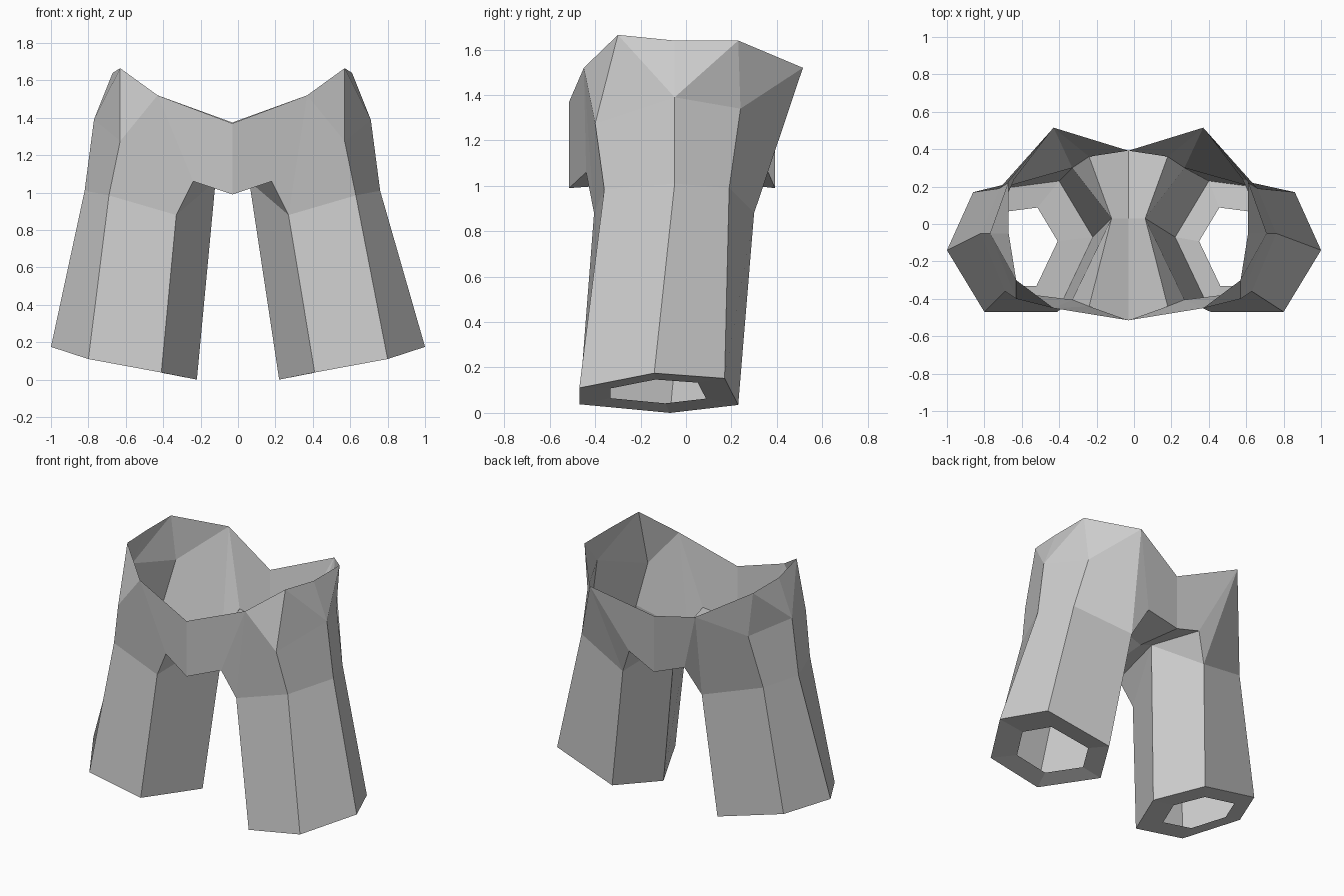
import bpy, bmesh
from mathutils import Vector

if "Cube" in bpy.data.objects:
    bpy.data.objects.remove(bpy.data.objects["Cube"])

AXIS = -0.03      # the body is mirrored about this x, the hems about x = 0

# Right leg rings, in order: outer, front outer, front inner, inner, back inner, back outer
HEM = [(1.0, -.14, .175), (.80, -.47, .11), (.41, -.47, .038),
       (.22, -.07, 0), (.40, .23, .035), (.86, .17, .152)]
THIGH = [(.76, -.05, 1.01), (.63, -.36, .985), (.27, -.405, .88),
         (.06, .03, 1.06), (.27, .30, .88), (.66, .19, .99)]
# Hip and waistband points, front to back
HIP = [(.57, -.40, 1.275), (.71, -.05, 1.39), (.58, .24, 1.34)]
WAIST = [(.37, -.45, 1.52), (.57, -.30, 1.665), (.61, -.05, 1.64),
         (.61, .23, 1.64), (.37, .515, 1.52)]
CROTCH_FRONT, CROTCH_BACK = (.18, -.44, 1.06), (.18, .36, 1.065)
# Centre seam: front top, front bottom, middle, back bottom, back top
SEAM = [(AXIS, -.515, 1.37), (AXIS, -.515, .99), (AXIS, .03, 1.03),
        (AXIS, .392, .99), (AXIS, .392, 1.375)]

bm = bmesh.new()


def place(p, side, cx=AXIS):
    """Point on the right side, or its mirror image."""
    return (p[0] if side > 0 else 2 * cx - p[0], p[1], p[2])


def face(*pts):
    bm.faces.new([bm.verts.new(p) for p in pts])


def loft(a, b):
    """Bridge two closed rings of equal length."""
    n = len(a)
    for i in range(n):
        j = (i + 1) % n
        face(a[i], a[j], b[j], b[i])


for side in (1, -1):
    hem = [place(p, side, 0) for p in HEM]
    thigh = [place(p, side) for p in THIGH]
    hip = [place(p, side) for p in HIP]
    waist = [place(p, side) for p in WAIST]
    cf, cb = place(CROTCH_FRONT, side), place(CROTCH_BACK, side)

    # Leg tube and turned-in hem
    loft(thigh, hem)
    centre = sum((Vector(p) for p in hem), Vector()) / 6
    inner = [tuple(centre.lerp(Vector(p), .6) + Vector((AXIS, 0, .008))) for p in hem]
    loft(hem, inner)

    # Front and back panels, the same layout at each end
    ends = [(SEAM[0], SEAM[1], cf, thigh[2], thigh[1], hip[0], waist[0], waist[1]),
            (SEAM[4], SEAM[3], cb, thigh[4], thigh[5], hip[2], waist[4], waist[3])]
    for top, low, crotch, t_in, t_out, h, w, w_side in ends:
        face(top, low, crotch, w)
        face(w, crotch, t_in)
        face(w, t_in, t_out, h)
        face(w, h, w_side)
        face(crotch, thigh[3], t_in)
        face(low, SEAM[2], thigh[3], crotch)    # crotch strip
        face(thigh[0], t_out, h, hip[1])        # side of hip
        face(h, hip[1], w_side)
        face(hip[1], waist[2], w_side)

bmesh.ops.remove_doubles(bm, verts=bm.verts, dist=0.0005)
bmesh.ops.recalc_face_normals(bm, faces=bm.faces)

# Open garment shell
mesh = bpy.data.meshes.new("trousers")
bm.to_mesh(mesh)
bm.free()
trousers = bpy.data.objects.new("trousers", mesh)
bpy.context.collection.objects.link(trousers)
